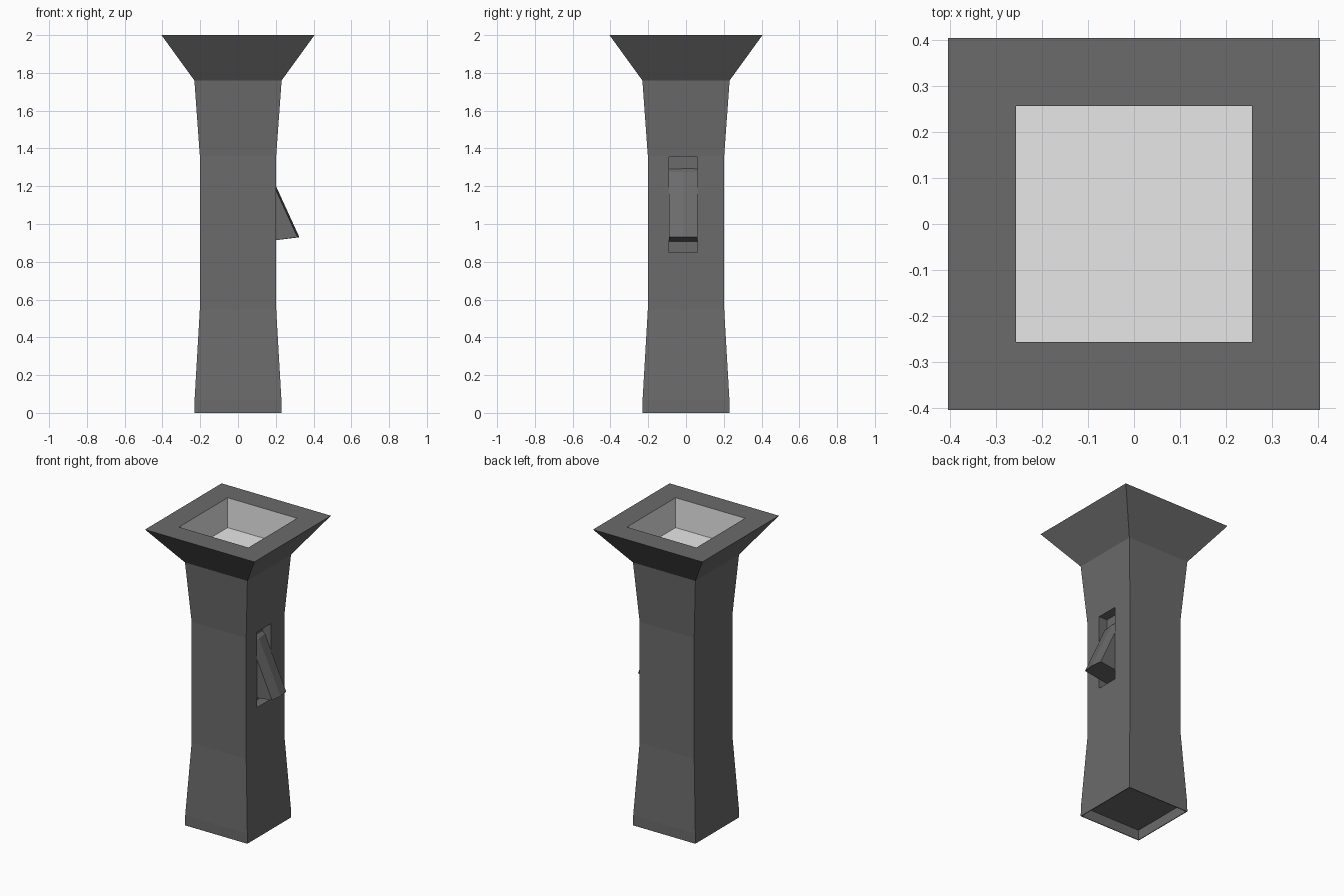
import bpy
import bmesh

cube = bpy.data.objects.get("Cube")
if cube:
    bpy.data.objects.remove(cube, do_unlink=True)


def make_material(name, rgb):
    mat = bpy.data.materials.new(name)
    mat.use_nodes = True
    mat.diffuse_color = (*rgb, 1)
    mat.node_tree.nodes["Principled BSDF"].inputs["Base Color"].default_value = (*rgb, 1)
    return mat


dark_grey = make_material("dark grey", (0.145, 0.145, 0.145))
pale_grey = make_material("pale grey", (0.8, 0.8, 0.8))


def loft(name, rings, materials):
    """Skin a stack of equal-length vertex rings and cap both ends."""
    bm = bmesh.new()
    loops = [[bm.verts.new(p) for p in ring] for ring in rings]
    n = len(loops[0])
    for a, b in zip(loops, loops[1:]):
        for i in range(n):
            j = (i + 1) % n
            bm.faces.new((a[i], a[j], b[j], b[i]))
    bm.faces.new(loops[0][::-1])
    bm.faces.new(loops[-1])
    bmesh.ops.recalc_face_normals(bm, faces=bm.faces)
    mesh = bpy.data.meshes.new(name)
    bm.to_mesh(mesh)
    bm.free()
    for mat in materials:
        mesh.materials.append(mat)
    obj = bpy.data.objects.new(name, mesh)
    bpy.context.collection.objects.link(obj)
    return obj


def square(half, z):
    return [(-half, -half, z), (half, -half, z), (half, half, z), (-half, half, z)]


# Body: recessed base, waisted handle, flared head and lamp well
profile = [(0.225, 0.067), (0.226, 0), (0.231, 0), (0.23, 0.067), (0.202, 0.55),
           (0.202, 1.36), (0.231, 1.76), (0.405, 2), (0.257, 2), (0.257, 1.8)]
body = loft("body", [square(h, z) for h, z in profile], [dark_grey, pale_grey])

# Lamp well lining is pale
for face in body.data.polygons:
    c = face.center
    if c.z > 1.78 and max(abs(c.x), abs(c.y)) < 0.26:
        face.material_index = 1

# Switch slot cut into the left side
Y0, Y1 = -0.09, 0.06
slot_section = [(0.14, 0.85), (0.3, 0.85), (0.3, 1.355), (0.14, 1.355)]
cutter = loft("slot_cutter", [[(x, y, z) for x, z in slot_section] for y in (Y0, Y1)],
              [dark_grey])
cutter.hide_render = True
cut = body.modifiers.new("slot", "BOOLEAN")
cut.object = cutter
cut.operation = "DIFFERENCE"
cut.solver = "EXACT"
bpy.context.view_layer.objects.active = body
bpy.ops.object.modifier_apply(modifier=cut.name)
bpy.data.objects.remove(cutter, do_unlink=True)

# Tilted switch with a slight ridge down its middle
rings = []
for y, rise in ((Y0, 0), ((Y0 + Y1) / 2, 0.01), (Y1, 0)):
    section = [(0.13, 0.905), (0.315 + rise, 0.93), (0.157 + rise, 1.275), (0.13, 1.3)]
    rings.append([(x, y, z) for x, z in section])
loft("switch", rings, [dark_grey])
